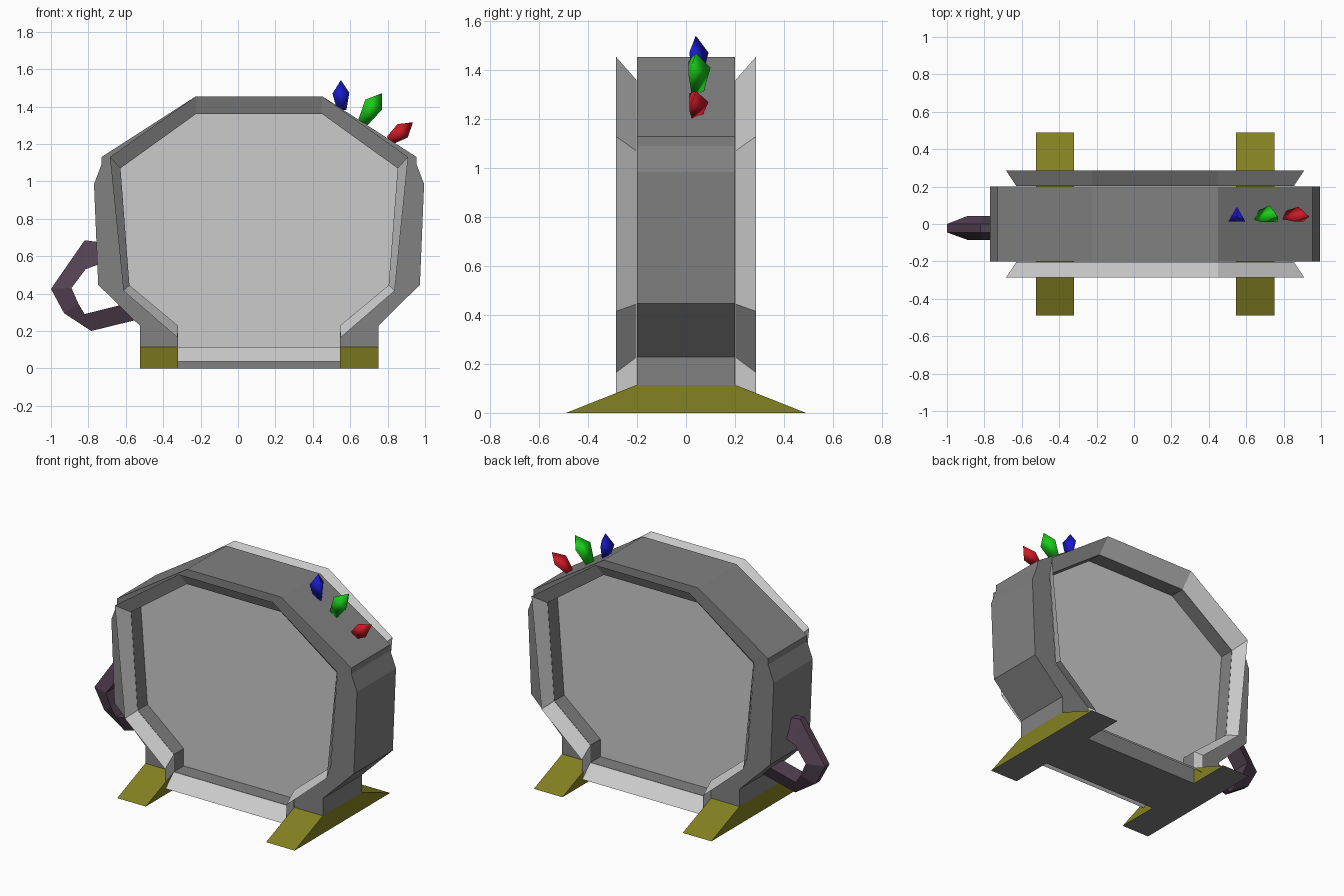
import bpy, bmesh
from math import sin, cos, pi
from mathutils import Vector

if "Cube" in bpy.data.objects:
    bpy.data.objects.remove(bpy.data.objects["Cube"])

CX = 0.1125   # mirror axis of the housing
RECESS = 0.1  # half depth of the sunken panel


def material(name, rgb):
    m = bpy.data.materials.new(name)
    m.diffuse_color = (*rgb, 1)
    m.use_nodes = True
    m.node_tree.nodes["Principled BSDF"].inputs["Base Color"].default_value = m.diffuse_color
    return m


def build(name, rings, mat=None, cap=(True, True), smooth=False):
    """Skin a list of equal-length vertex rings; optionally cap both ends."""
    bm = bmesh.new()
    vr = [[bm.verts.new(p) for p in r] for r in rings]
    n = len(rings[0])
    for a, b in zip(vr, vr[1:]):
        for i in range(n):
            j = (i + 1) % n
            bm.faces.new((a[i], a[j], b[j], b[i]))
    for use, ring in zip(cap, (vr[0], vr[-1])):
        if use:
            bm.faces.new(ring)
    bmesh.ops.remove_doubles(bm, verts=bm.verts, dist=1e-5)
    bmesh.ops.recalc_face_normals(bm, faces=bm.faces)
    for f in bm.faces:
        f.smooth = smooth
    me = bpy.data.meshes.new(name)
    bm.to_mesh(me)
    bm.free()
    ob = bpy.data.objects.new(name, me)
    bpy.context.collection.objects.link(ob)
    if mat:
        me.materials.append(mat)
    return ob


def mirrored(half):
    """Close a half profile given as (distance from CX, z), top to bottom."""
    return [(CX + d, z) for d, z in half] + [(CX - d, z) for d, z in reversed(half)]


def at_y(profile, y):
    return [(x, y, z) for x, z in profile]


dark = material("dark_grey", (0.22, 0.22, 0.22))
olive = material("olive", (0.23, 0.22, 0.015))
plum = material("plum", (0.09, 0.055, 0.085))

# Opening half profile, from top to sill
opening = [(.3375, 1.36), (.741, 1.07), (.693, .445), (.4325, .228), (.4325, .115)]

# Hollow housing: outer wall, front and back borders, recess walls
housing = mirrored([(.3375, 1.455), (.8425, 1.13), (.8425, 1.09), (.8825, .985),
                    (.86, .447), (.6375, .228), (.6375, .115), (.4325, .115), (.4325, 0)])
hole = mirrored([opening[i] for i in (0, 1, 1, 1, 2, 3, 4, 4, 4)])
build("housing", [at_y(hole, -RECESS), at_y(hole, -.2), at_y(housing, -.2),
                  at_y(housing, .2), at_y(hole, .2), at_y(hole, RECESS)],
      dark, cap=(False, False))

# Sunken panel, visible on both sides
inner = mirrored(opening)
build("panel", [at_y(inner, -RECESS), at_y(inner, RECESS)])

# Flared frame around each opening
outer = mirrored([(.3375, 1.455), (.797, 1.13), (.725, .415), (.436, .165), (.4325, .038)])
for side, s in (("front", -1), ("back", 1)):
    build(side + "_flared_frame", [at_y(inner, s * .202), at_y(outer, s * .286)],
          cap=(False, False))

# Wedge feet with dark soles
wedge = [(-.49, 0), (.49, 0), (.2, .115), (-.2, .115)]
for side, x0, x1 in (("left", -.525, -.32), ("right", .545, .75)):
    foot = build(side + "_foot", [[(x, y, z) for y, z in wedge] for x in (x0, x1)], olive)
    foot.data.materials.append(dark)
    for p in foot.data.polygons:
        p.material_index = int(p.normal.z < -.9)

# Side handle: outer and inner edge of each bend, narrower on the outside
bends = [((-.72, .672), (-.72, .565)), ((-.82, .685), (-.815, .53)), ((-1, .425), (-.89, .43)),
         ((-.93, .295), (-.853, .345)), ((-.785, .2), (-.82, .29)), ((-.54, .26), (-.6, .345))]
build("handle", [[(ox, -.045, oz), (ox, 0, oz), (ix, .043, iz), (ix, -.085, iz)]
                 for (ox, oz), (ix, iz) in bends], plum)

# Three-sided crystals on the sloping shoulder: base, widest point, tip
crystals = [("blue", (.01, .01, .6), (.555, 1.38), (.55, 1.472), (.55, 1.54), .052),
            ("green", (.01, .6, .01), (.668, 1.315), (.725, 1.41), (.768, 1.47), .06),
            ("red", (.6, .01, .02), (.81, 1.218), (.88, 1.27), (.935, 1.315), .052)]
for name, rgb, base, mid, tip, r in crystals:
    axis = Vector((mid[0] - base[0], 0, mid[1] - base[1])).normalized()
    across = Vector((axis.z, 0, -axis.x))
    rings = []
    for (x, z), rad in ((base, r * .55), (mid, r), (tip, .001)):
        c = Vector((x, .04, z))
        rings.append([c + rad * (cos(a) * across + sin(a) * Vector((0, 1, 0)))
                      for a in (pi / 2 + k * 2 * pi / 3 for k in range(3))])
    build(name + "_crystal", rings, material(name, rgb), smooth=True)
